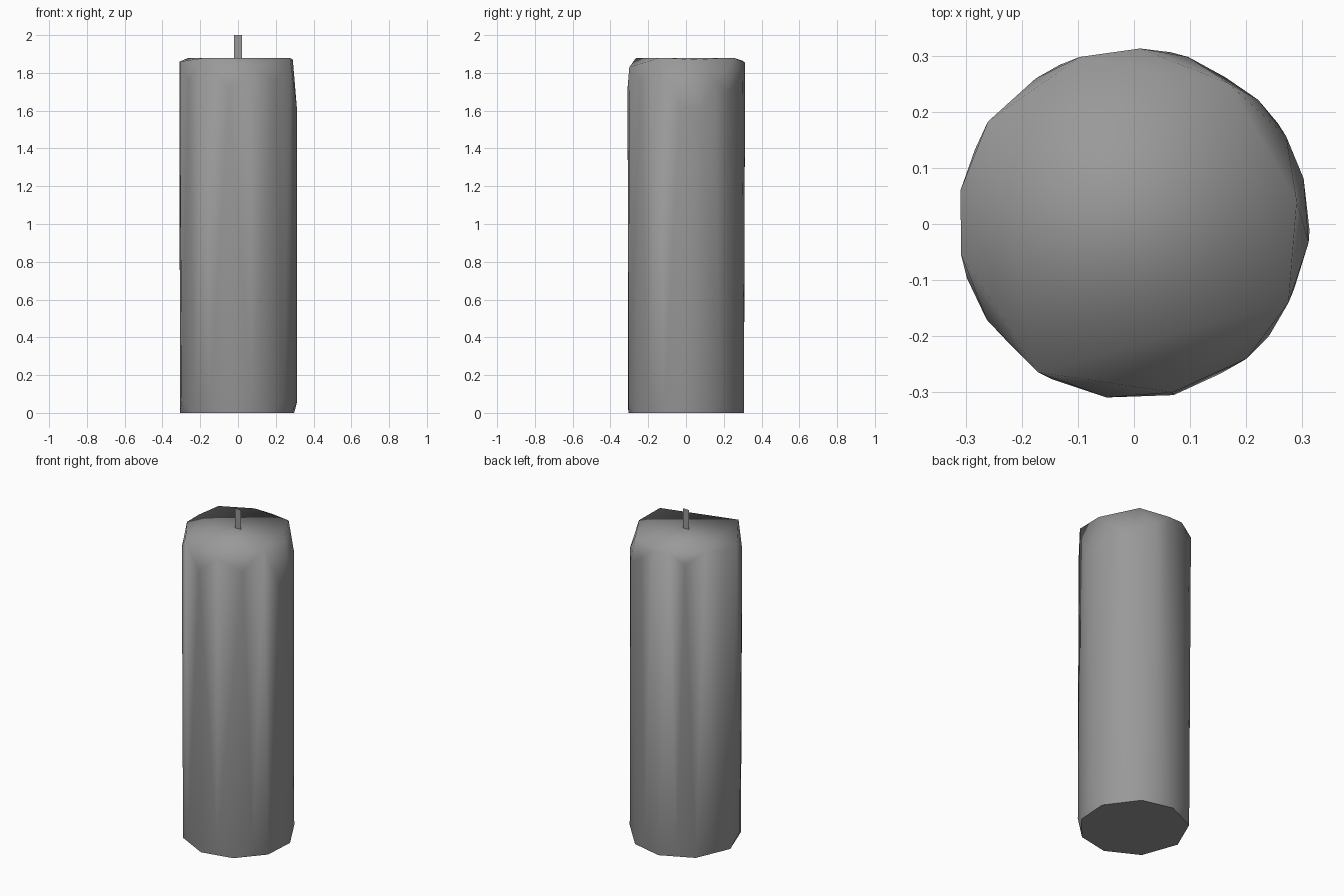
import bpy, bmesh, math

if "Cube" in bpy.data.objects:
    bpy.data.objects.remove(bpy.data.objects["Cube"])

R = 0.313

grey = bpy.data.materials.new("dark_grey")
grey.diffuse_color = (0.32, 0.32, 0.32, 1)
grey.use_nodes = True
grey.node_tree.nodes["Principled BSDF"].inputs["Base Color"].default_value = grey.diffuse_color


def finish(bm, name):
    mesh = bpy.data.meshes.new(name)
    bm.to_mesh(mesh)
    bm.free()
    mesh.materials.append(grey)
    obj = bpy.data.objects.new(name, mesh)
    bpy.context.collection.objects.link(obj)
    return obj


# Wax body: coarse pillar whose rim and foot are irregularly chamfered
# (angle in degrees, radius at the end, z)
top_points = [(8, .293, 1.87), (56, .302, 1.88), (88, R, 1.855), (108, R, 1.865),
              (145, .318, 1.88), (169, .315, 1.86), (190, R, 1.86), (237, .315, 1.88),
              (283, .308, 1.83), (333, .309, 1.88),
              (30, R, 1.75), (45, R, 1.7), (15, R, 1.6), (72, R, 1.78),
              (124, R, 1.8), (213, R, 1.76), (261, R, 1.72),
              (354, R, 1.62), (310, R, 1.76)]
foot_angles = [15, 58, 95, 135, 178, 222, 263, 300, 338]

bm = bmesh.new()


def add(angle, radius, z):
    a = math.radians(angle)
    bm.verts.new((radius * math.cos(a), radius * math.sin(a), z))


for p in top_points:
    add(*p)
for angle in foot_angles:
    add(angle, 0.308, 0)
    add(angle + 20, R, 0.06)

hull = bmesh.ops.convex_hull(bm, input=bm.verts)
bmesh.ops.delete(bm, geom=[v for v in hull["geom_interior"] if isinstance(v, bmesh.types.BMVert)],
                 context='VERTS')
bmesh.ops.recalc_face_normals(bm, faces=bm.faces)
for f in bm.faces:
    f.smooth = f.normal.z > -0.99    # flat foot, soft everywhere else
for e in bm.edges:
    if any(f.normal.z < -0.99 for f in e.link_faces) and \
            any(f.normal.z > -0.99 for f in e.link_faces):
        e.smooth = False
finish(bm, "wax_body")

# Wick: a thin upright card facing front
bm = bmesh.new()
corners = [(-.02, 1.86), (.02, 1.86), (.02, 2), (-.02, 2)]
bm.faces.new([bm.verts.new((x, 0, z)) for x, z in corners])
finish(bm, "wick")
